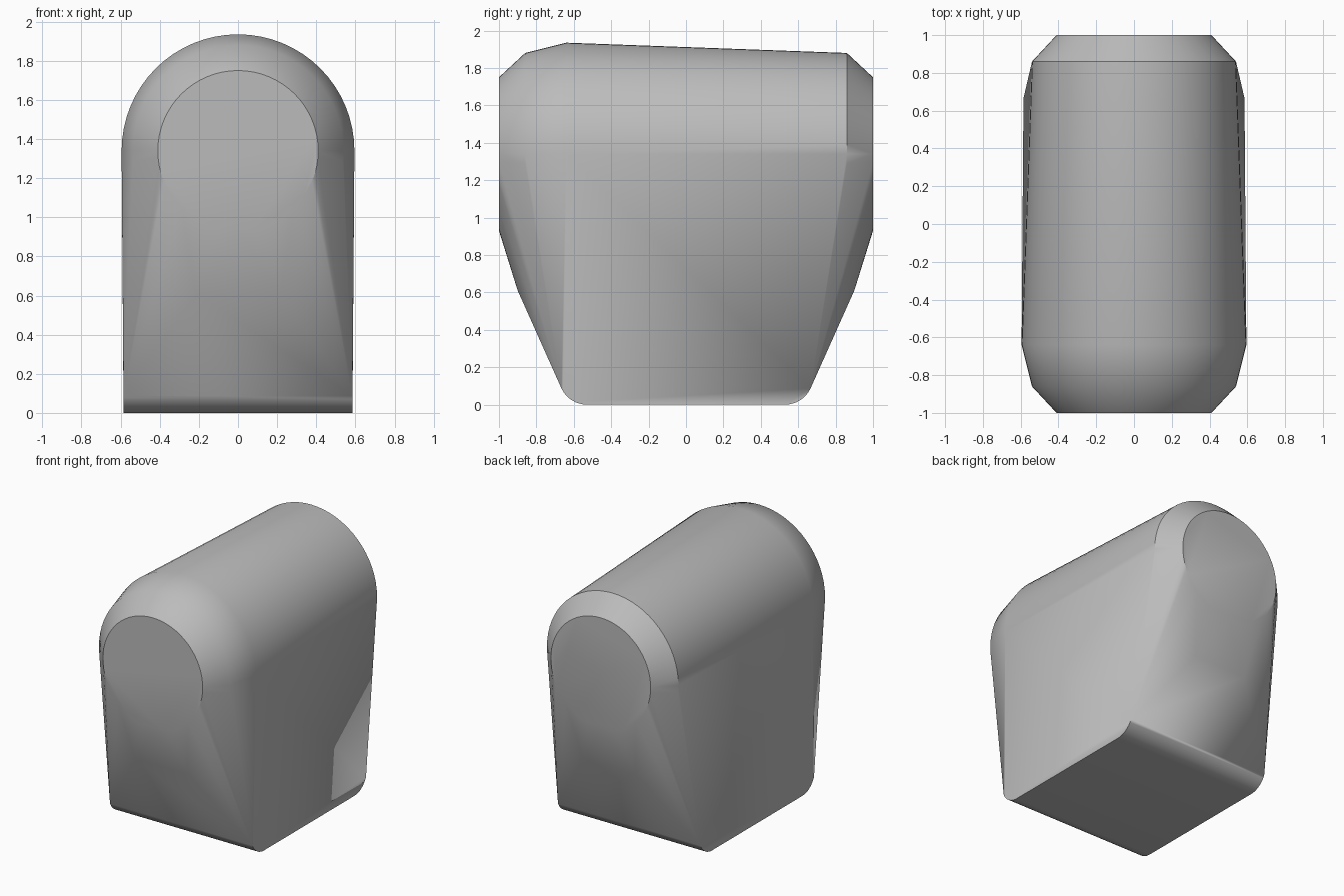
import bpy, bmesh, math

cube = bpy.data.objects.get("Cube")
if cube:
    bpy.data.objects.remove(cube, do_unlink=True)

grey = bpy.data.materials.new("plain grey")
grey.use_nodes = True
colour = (0.5, 0.5, 0.5, 1.0)
grey.diffuse_color = colour
grey.node_tree.nodes["Principled BSDF"].inputs["Base Color"].default_value = colour

AXIS_Z = 1.34
SEGMENTS = 64
points = []


def ring(y, radius):
    """Circle round the long upper axis."""
    for i in range(SEGMENTS):
        a = math.tau * i / SEGMENTS
        points.append((radius * math.cos(a), y, AXIS_Z + radius * math.sin(a)))


# Rounded upper barrel: end caps, chamfer rings and the wide front ring
for y, radius in ((-1, 0.41), (-0.86, 0.54), (-0.64, 0.595), (0.86, 0.54), (1, 0.41)):
    ring(y, radius)

# Mirrored base with rolled lower edges, and the ledge under each end cap
ROLL, STEPS = 0.15, 8
for side in (-1, 1):
    for end in (-1, 1):
        for i in range(STEPS + 1):
            a = math.radians(65) * i / STEPS
            points.append((side * 0.585, end * (0.53 + ROLL * math.sin(a)),
                           ROLL * (1 - math.cos(a))))
        points.append((side * 0.215, end * 0.90, 0.61))

# Wrap the sections in one tight shell
bm = bmesh.new()
for p in points:
    bm.verts.new(p)
hull = bmesh.ops.convex_hull(bm, input=bm.verts[:])
loose = [v for v in bm.verts if not v.link_faces]
bmesh.ops.delete(bm, geom=loose, context='VERTS')
bmesh.ops.dissolve_limit(bm, angle_limit=math.radians(0.3),
                         verts=bm.verts[:], edges=bm.edges[:])
bmesh.ops.recalc_face_normals(bm, faces=bm.faces[:])

mesh = bpy.data.meshes.new("rounded_body")
bm.to_mesh(mesh)
bm.free()
mesh.materials.append(grey)
body = bpy.data.objects.new("rounded_body", mesh)
bpy.context.collection.objects.link(body)

# Smooth curved areas, crisp cap rims
bpy.ops.object.select_all(action='DESELECT')
body.select_set(True)
bpy.context.view_layer.objects.active = body
bpy.ops.object.shade_smooth_by_angle(angle=math.radians(30))
